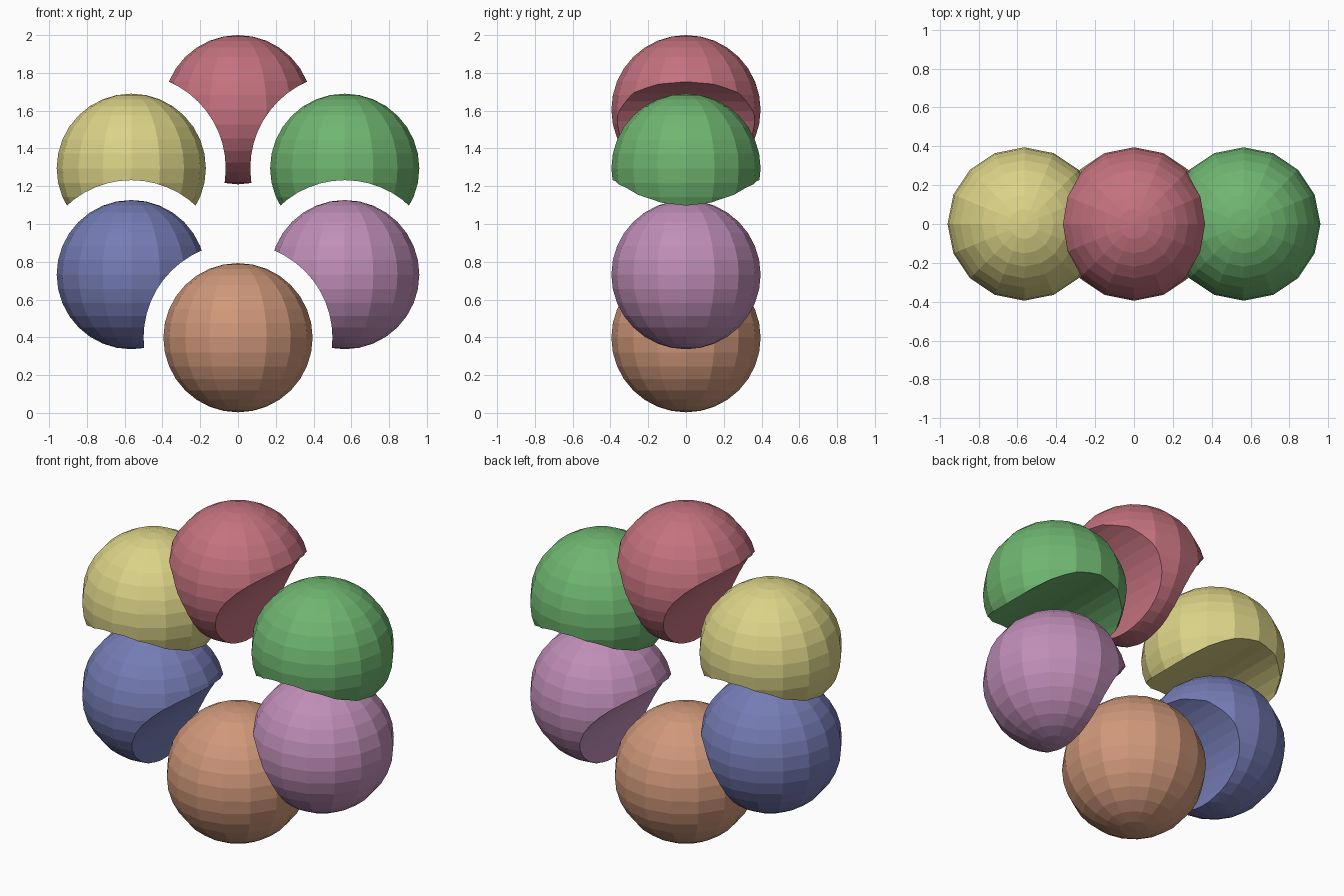
import bpy
import math

if "Cube" in bpy.data.objects:
    bpy.data.objects.remove(bpy.data.objects["Cube"], do_unlink=True)

BALL_RADIUS = 0.395
GAP_RADIUS = 0.5


def linear(c):
    c /= 255
    return c / 12.92 if c <= 0.04045 else ((c + 0.055) / 1.055) ** 2.4


def make_material(name, rgb):
    mat = bpy.data.materials.new(name)
    colour = [linear(c) for c in rgb] + [1]
    mat.use_nodes = True
    mat.diffuse_color = colour
    mat.node_tree.nodes["Principled BSDF"].inputs["Base Color"].default_value = colour
    return mat


def make_ball(name, x, z, mat):
    bpy.ops.mesh.primitive_uv_sphere_add(segments=16, ring_count=16,
                                         radius=BALL_RADIUS, location=(x, 0, z))
    ball = bpy.context.object
    ball.name = name
    ball.data.materials.append(mat)
    return ball


def carve(ball, x, z, mat):
    # Cylindrical clearance around a neighbouring ball, running front to back
    bpy.ops.mesh.primitive_cylinder_add(vertices=48, radius=GAP_RADIUS, depth=2,
                                        location=(x, 0, z),
                                        rotation=(math.pi / 2, 0, 0))
    cutter = bpy.context.object
    cutter.data.materials.append(mat)
    cut = ball.modifiers.new("clearance", "BOOLEAN")
    cut.operation = "DIFFERENCE"
    cut.solver = "EXACT"
    cut.object = cutter
    bpy.context.view_layer.objects.active = ball
    bpy.ops.object.modifier_apply(modifier=cut.name)
    bpy.data.objects.remove(cutter, do_unlink=True)


# Ball name: position (x, z), colour, balls that carve it
balls = {
    "top_ball": (0, 1.605, "rose", (196, 114, 126), ("upper_left_ball", "upper_right_ball")),
    "upper_left_ball": (0.565, 1.295, "green", (111, 182, 112), ("lower_left_ball",)),
    "upper_right_ball": (-0.565, 1.295, "yellow", (219, 211, 135), ("lower_right_ball",)),
    "lower_left_ball": (0.565, 0.732, "mauve", (192, 142, 184), ("bottom_ball",)),
    "lower_right_ball": (-0.565, 0.732, "blue", (117, 124, 181), ("bottom_ball",)),
    "bottom_ball": (0, 0.398, "terracotta", (208, 152, 122), ()),
}

for name, (x, z, colour, rgb, neighbours) in balls.items():
    mat = make_material(colour, rgb)
    ball = make_ball(name, x, z, mat)
    for other in neighbours:
        carve(ball, *balls[other][:2], mat)
